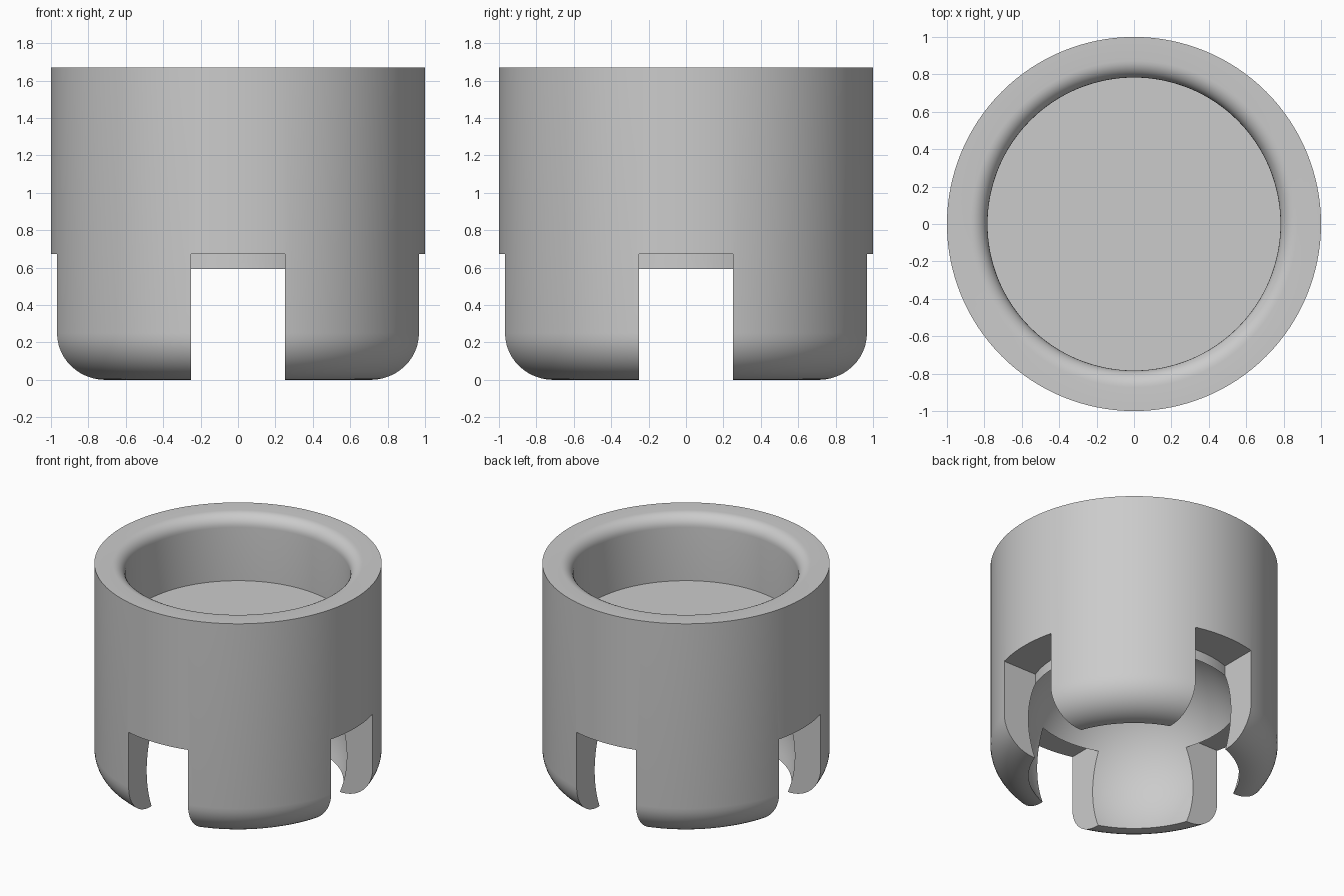
import bpy, bmesh, math
from math import sin, cos, pi

if "Cube" in bpy.data.objects:
    bpy.data.objects.remove(bpy.data.objects["Cube"])

SEG = 128
HEIGHT, SLOT_TOP, SLOT_HALF = 1.67, 0.672, 0.252
POCKET_R, POCKET_Z, RIM = 0.783, 1.17, 0.09      # upper round pocket
FOOT = 0.25                                      # bottom outer rounding
BALL_R, BALL_Z = 0.79, 0.2925                    # ball-shaped lower cavity
MOUTH_R = math.sqrt(BALL_R ** 2 - BALL_Z ** 2)

grey = bpy.data.materials.new("plain grey")
grey.diffuse_color = (0.6, 0.6, 0.6, 1)
grey.use_nodes = True
grey.node_tree.nodes["Principled BSDF"].inputs["Base Color"].default_value = grey.diffuse_color


def arc(cx, cz, r, a0, a1, n):
    return [(cx + r * cos(a0 + (a1 - a0) * i / n), cz + r * sin(a0 + (a1 - a0) * i / n))
            for i in range(n + 1)]


def finish(name, bm):
    bmesh.ops.recalc_face_normals(bm, faces=bm.faces)
    me = bpy.data.meshes.new(name)
    bm.to_mesh(me)
    bm.free()
    me.materials.append(grey)
    ob = bpy.data.objects.new(name, me)
    bpy.context.collection.objects.link(ob)
    return ob


# Body profile from pocket floor, over the rim, down the outside and up into the cavity
profile = [(0, POCKET_Z), (POCKET_R, POCKET_Z)]
profile += arc(POCKET_R + RIM, HEIGHT - RIM, RIM, pi, pi / 2, 8)
profile += [(1, HEIGHT)]
profile += arc(1 - FOOT, FOOT, FOOT, 0, -pi / 2, 12)
profile += arc(0, BALL_Z, BALL_R, -math.asin(BALL_Z / BALL_R), pi / 2, 32)[:-1]
profile += [(0, BALL_Z + BALL_R)]

bm = bmesh.new()
verts = [bm.verts.new((r, 0, z)) for r, z in profile]
edges = [bm.edges.new(p) for p in zip(verts, verts[1:])]
bmesh.ops.spin(bm, geom=verts + edges, cent=(0, 0, 0), axis=(0, 0, 1),
               angle=2 * pi, steps=SEG, use_duplicate=False)
bmesh.ops.remove_doubles(bm, verts=bm.verts, dist=1e-4)
body = finish("socket_body", bm)

# Four slot cutters, each with a curved inner end
bm = bmesh.new()
inner = MOUTH_R - 0.004
half = math.asin(SLOT_HALF / inner)
outline = [(1.2, -SLOT_HALF)] + [(1.2, SLOT_HALF)] + arc(0, 0, inner, half, -half, 14)
for k in range(4):
    c, s = cos(k * pi / 2), sin(k * pi / 2)
    face = bm.faces.new([bm.verts.new((x * c - y * s, x * s + y * c, -0.2)) for x, y in outline])
    ext = bmesh.ops.extrude_face_region(bm, geom=[face])["geom"]
    bmesh.ops.translate(bm, vec=(0, 0, SLOT_TOP + 0.2),
                        verts=[v for v in ext if isinstance(v, bmesh.types.BMVert)])
cutter = finish("slot_cutter", bm)
cutter.hide_render = True

# Cut the slots and smooth the round surfaces
mod = body.modifiers.new("slots", 'BOOLEAN')
mod.operation, mod.solver, mod.object = 'DIFFERENCE', 'EXACT', cutter
bpy.context.view_layer.objects.active = body
bpy.ops.object.select_all(action='DESELECT')
body.select_set(True)
bpy.ops.object.modifier_apply(modifier=mod.name)
bpy.data.objects.remove(cutter)
bpy.ops.object.shade_smooth_by_angle(angle=math.radians(30))
